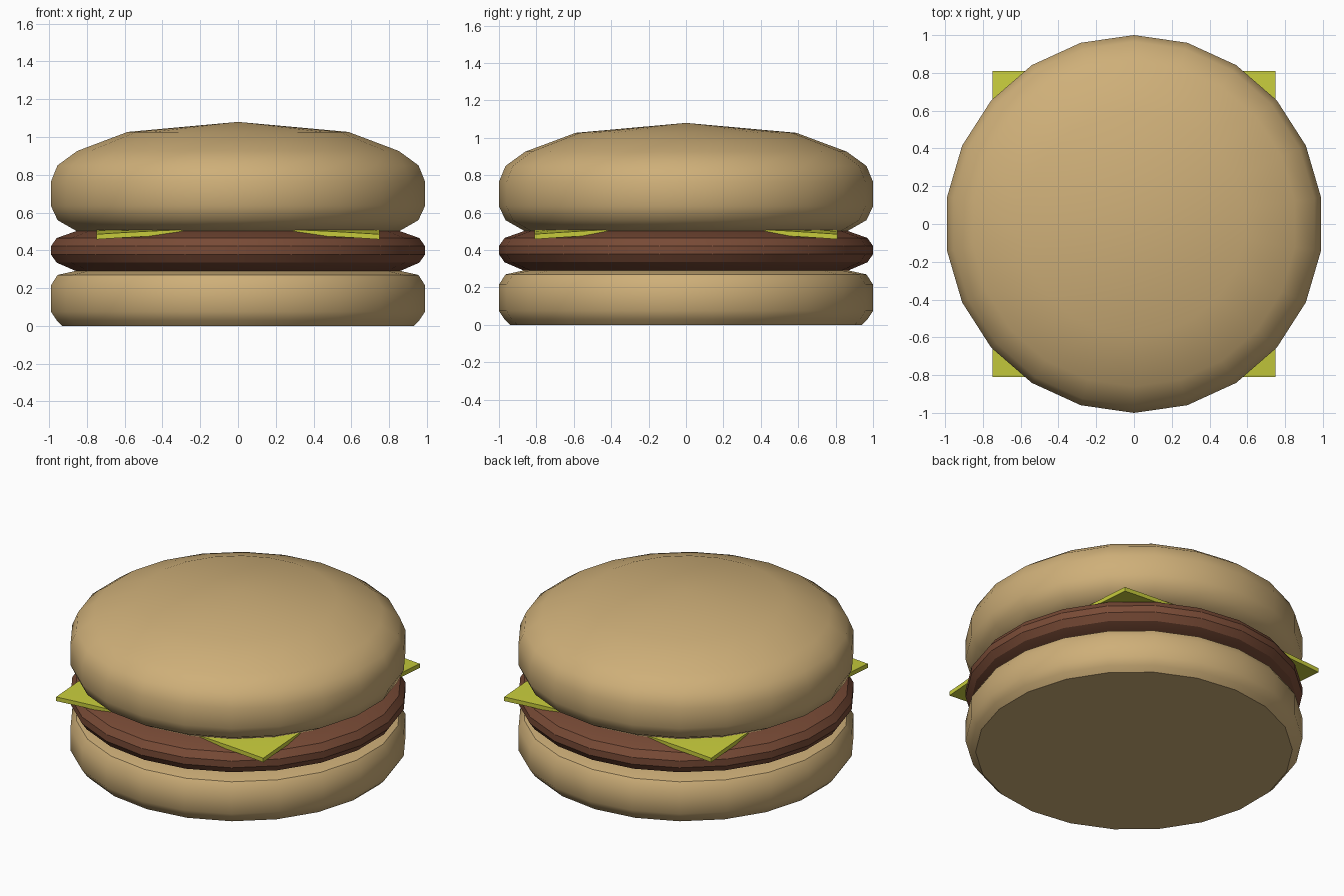
import bpy, bmesh, math

if "Cube" in bpy.data.objects:
    bpy.data.objects.remove(bpy.data.objects["Cube"])

SIDES = 22


def material(name, rgb):
    m = bpy.data.materials.new(name)
    m.diffuse_color = (*rgb, 1.0)
    m.use_nodes = True
    m.node_tree.nodes["Principled BSDF"].inputs["Base Color"].default_value = m.diffuse_color
    return m


BUN = material("bun tan", (0.62, 0.43, 0.19))
PATTY = material("patty brown", (0.19, 0.070, 0.037))
CHEESE = material("cheese yellow", (0.57, 0.60, 0.045))


def finish(bm, name, mat, angle):
    bmesh.ops.recalc_face_normals(bm, faces=bm.faces)
    me = bpy.data.meshes.new(name)
    bm.to_mesh(me)
    bm.free()
    me.materials.append(mat)
    ob = bpy.data.objects.new(name, me)
    bpy.context.collection.objects.link(ob)
    bpy.ops.object.select_all(action='DESELECT')
    ob.select_set(True)
    bpy.context.view_layer.objects.active = ob
    bpy.ops.object.shade_smooth_by_angle(angle=math.radians(angle))
    return ob


def lathe(name, profile, mat, angle, apex=None):
    """Revolve (radius, z) points from bottom to top; cap flat or with a peak."""
    bm = bmesh.new()
    rings = []
    for r, z in profile:
        ring = []
        for k in range(SIDES):
            a = math.pi / 2 + math.tau * k / SIDES
            ring.append(bm.verts.new((r * math.cos(a), r * math.sin(a), z)))
        rings.append(ring)
    for lo, hi in zip(rings, rings[1:]):
        for k in range(SIDES):
            n = (k + 1) % SIDES
            bm.faces.new((lo[k], lo[n], hi[n], hi[k]))
    bm.faces.new(rings[0][::-1])
    if apex is None:
        bm.faces.new(rings[-1])
    else:
        tip = bm.verts.new((0, 0, apex))
        for k in range(SIDES):
            bm.faces.new((rings[-1][k], rings[-1][(k + 1) % SIDES], tip))
    return finish(bm, name, mat, angle)


# Buns and patty
lathe("bottom_bun", [(0.94, 0.0), (0.97, 0.03), (1.0, 0.075), (1.0, 0.215),
                     (0.965, 0.27), (0.865, 0.292)], BUN, 35)
lathe("patty", [(0.865, 0.29), (0.97, 0.335), (1.0, 0.378), (1.0, 0.422),
                (0.97, 0.465), (0.865, 0.502)], PATTY, 30)
lathe("top_bun", [(0.865, 0.503), (0.965, 0.56), (1.0, 0.635), (1.0, 0.765),
                  (0.965, 0.85), (0.86, 0.926), (0.59, 1.027)], BUN, 45, apex=1.08)

# Cheese slice, corners drooping past the patty edge
bm = bmesh.new()
bmesh.ops.create_grid(bm, x_segments=12, y_segments=12, size=1.0)
for v in bm.verts:
    v.co.x *= 0.75
    v.co.y *= 0.81
    t = max(0.0, (math.hypot(v.co.x, v.co.y) - 0.82) / 0.285)
    v.co.z = 0.513 - 0.028 * t
bmesh.ops.recalc_face_normals(bm, faces=bm.faces)
top = bm.faces[:]
low = bmesh.ops.extrude_face_region(bm, geom=top, use_keep_orig=True)["geom"]
for v in low:
    if isinstance(v, bmesh.types.BMVert):
        v.co.z -= 0.027
finish(bm, "cheese_slice", CHEESE, 30)
